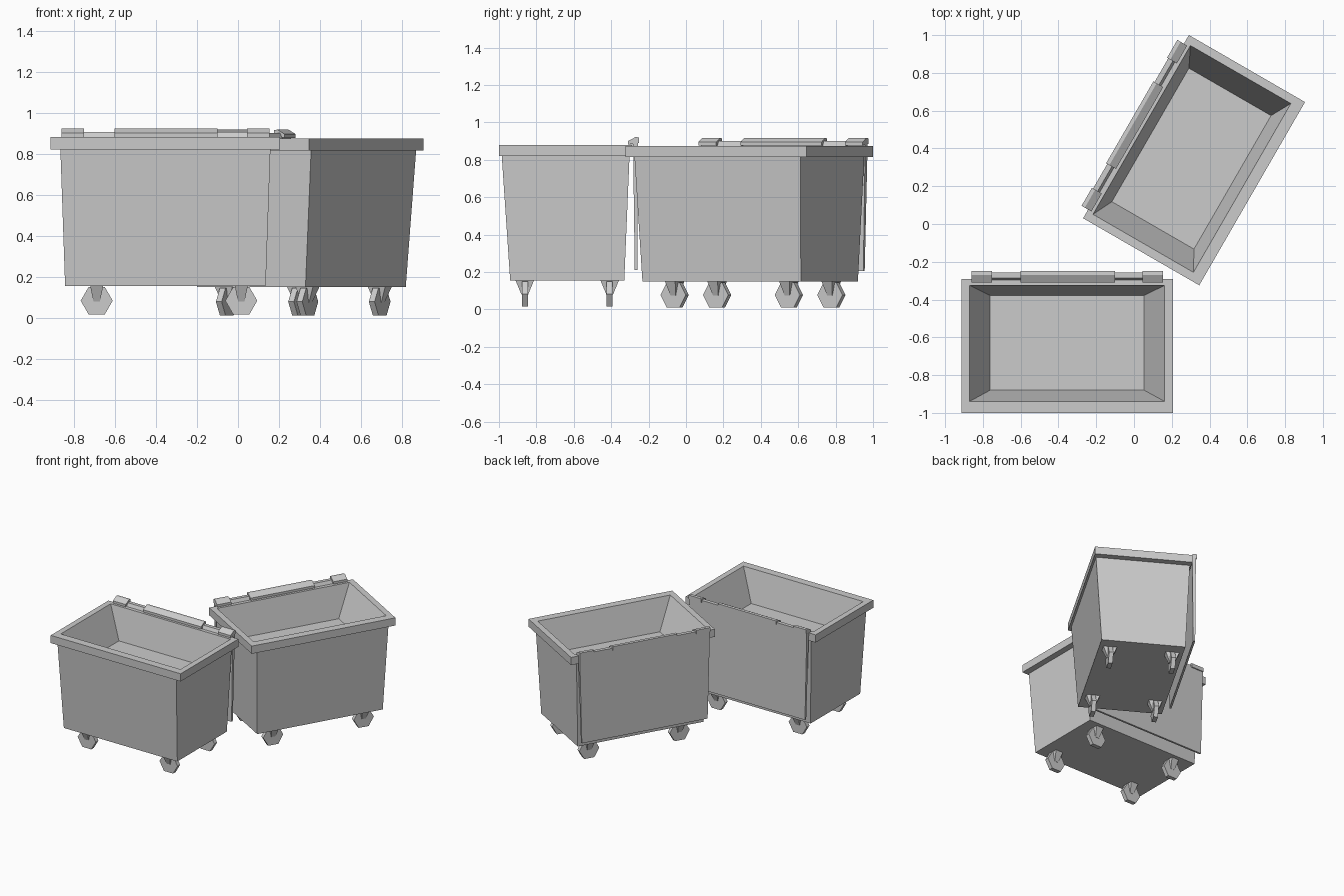
import bpy, bmesh
from math import cos, sin, radians
from mathutils import Matrix

cube = bpy.data.objects.get("Cube")
if cube:
    bpy.data.objects.remove(cube, do_unlink=True)

# One painted grey metal for everything
grey = bpy.data.materials.new("light_grey_metal")
grey.use_nodes = True
grey.diffuse_color = (0.6, 0.6, 0.6, 1)
grey.node_tree.nodes["Principled BSDF"].inputs["Base Color"].default_value = (0.6, 0.6, 0.6, 1)


def finish(name, bm, place):
    bmesh.ops.recalc_face_normals(bm, faces=bm.faces)
    mesh = bpy.data.meshes.new(name)
    bm.to_mesh(mesh)
    bm.free()
    mesh.materials.append(grey)
    obj = bpy.data.objects.new(name, mesh)
    obj.matrix_world = place
    bpy.context.collection.objects.link(obj)


def skin(name, loops, place):
    """Join matching loops of points into a closed solid."""
    bm = bmesh.new()
    rows = [[bm.verts.new(p) for p in loop] for loop in loops]
    n = len(rows[0])
    for a, b in zip(rows, rows[1:]):
        for i in range(n):
            j = (i + 1) % n
            bm.faces.new((a[i], a[j], b[j], b[i]))
    bm.faces.new(rows[0][::-1])
    bm.faces.new(rows[-1])
    finish(name, bm, place)


def rect(half_x, y0, y1, z, x=0):
    """Horizontal rectangle of points."""
    return [(x - half_x, y0, z), (x + half_x, y0, z),
            (x + half_x, y1, z), (x - half_x, y1, z)]


def bar(name, profile, x0, x1, place):
    """Extrude a y-z profile along x."""
    skin(name, [[(x, y, z) for y, z in profile] for x in (x0, x1)], place)


def caster(name, x, y, place):
    # Tapered fork above a six-sided wheel
    skin(name + "_fork", [rect(0.016, y - 0.018, y + 0.018, 0.075, x),
                          rect(0.032, y - 0.05, y + 0.05, 0.152, x)], place)
    r = 0.078
    ring = [(x + r * cos(radians(a)), 0.078 + r * sin(radians(a))) for a in range(0, 360, 60)]
    skin(name + "_wheel", [[(px, y + d, pz) for px, pz in ring] for d in (-0.016, 0.016)], place)


def bin_on_wheels(label, place):
    # Tapered tub with overhanging rim and recessed tray
    skin(label + "_tub", [
        rect(0.489, -0.295, 0.315, 0.15),
        rect(0.512, -0.34, 0.343, 0.815),
        rect(0.56, -0.355, 0.355, 0.815),
        rect(0.56, -0.355, 0.355, 0.875),
        rect(0.516, -0.294, 0.32, 0.875),
        rect(0.408, -0.235, 0.267, 0.635)], place)

    # Opened lid hanging down the back
    skin(label + "_lid", [rect(0.49, 0.371, 0.386, 0.205),
                          rect(0.507, 0.362, 0.388, 0.885)], place)

    # Folded lid lip, broken by two hinge knuckles
    lip = [(0.335, 0.877), (0.395, 0.885), (0.395, 0.915), (0.375, 0.917), (0.335, 0.895)]
    for part, x0, x1 in (("right", -0.507, -0.397), ("middle", -0.247, 0.253), ("left", 0.398, 0.507)):
        bar(f"{label}_lid_lip_{part}", lip, x0, x1, place)
    knuckle = [(0.345, 0.87), (0.388, 0.87), (0.388, 0.9), (0.36, 0.9)]
    for part, x0, x1 in (("right", -0.397, -0.247), ("left", 0.253, 0.398)):
        bar(f"{label}_hinge_{part}", knuckle, x0, x1, place)

    # Four casters
    for side, x in (("right", -0.335), ("left", 0.37)):
        for end, y in (("front", -0.217), ("back", 0.237)):
            caster(f"{label}_{end}_{side}_caster", x, y, place)


bin_on_wheels("front_bin", Matrix.Translation((-0.354, -0.645, 0.005)))
bin_on_wheels("rear_bin", Matrix.Translation((0.318, 0.338, 0)) @ Matrix.Rotation(radians(60), 4, "Z"))
